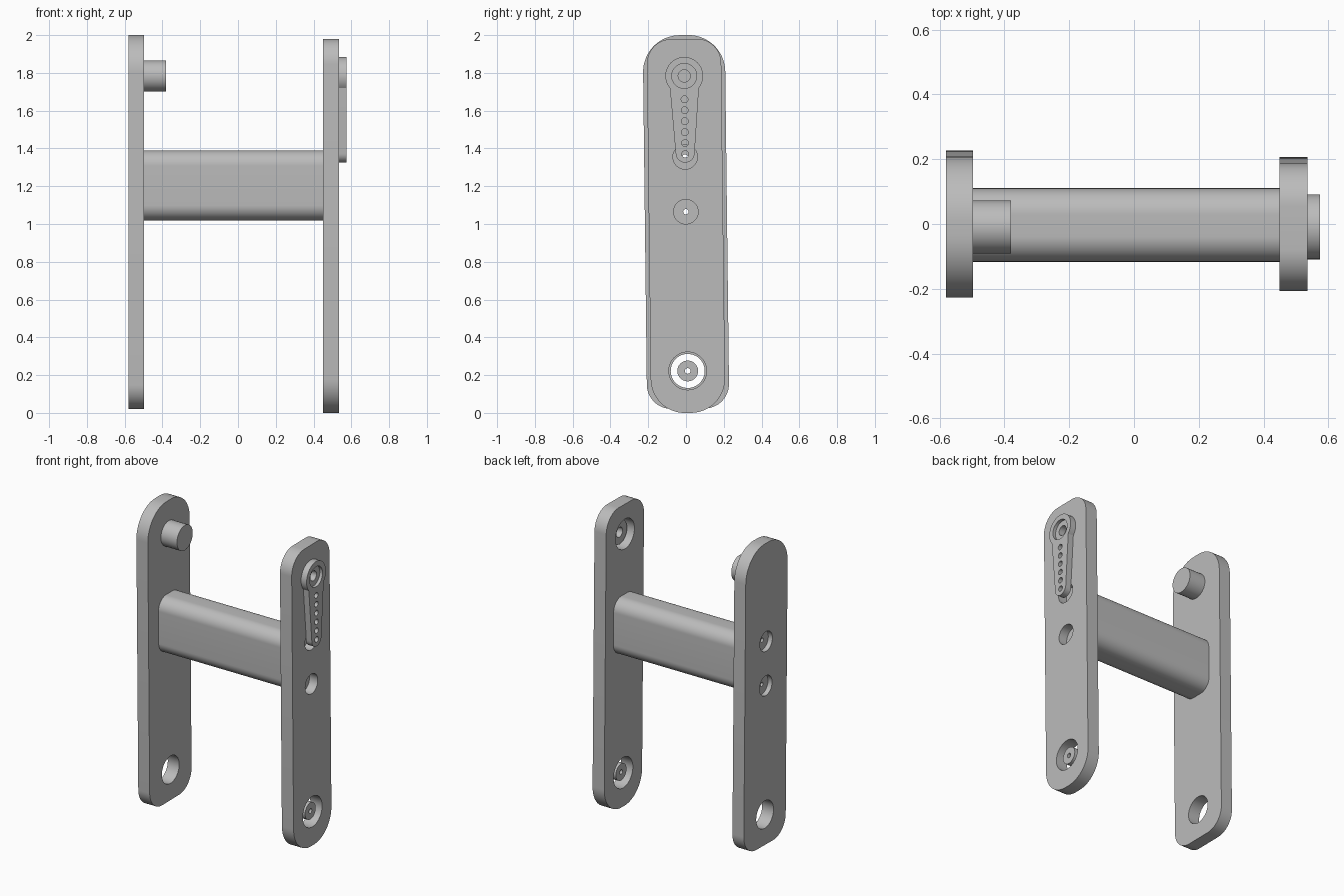
import bpy, bmesh
from math import sin, cos, radians
from mathutils import Matrix

cube = bpy.data.objects.get("Cube")
if cube:
    bpy.data.objects.remove(cube, do_unlink=True)

grey = bpy.data.materials.new("plain_grey")
grey.use_nodes = True
COLOR = (0.5, 0.5, 0.5, 1)
grey.diffuse_color = COLOR
grey.node_tree.nodes["Principled BSDF"].inputs["Base Color"].default_value = COLOR

# The whole assembly leans slightly about the x axis
LEAN = Matrix.Translation((0, 0, 1)) @ Matrix.Rotation(0.0118, 4, 'X') @ Matrix.Translation((0, 0, -1))


def arc(cy, cz, r, start, end, steps=16):
    angles = [radians(start + (end - start) * i / steps) for i in range(steps + 1)]
    return [(cy + r * cos(a), cz + r * sin(a)) for a in angles]


def rounded_rect(half, z0, z1, r_bottom, r_top):
    b, t = half - r_bottom, half - r_top
    return (arc(b, z0 + r_bottom, r_bottom, -90, 0) + arc(t, z1 - r_top, r_top, 0, 90)
            + arc(-t, z1 - r_top, r_top, 90, 180) + arc(-b, z0 + r_bottom, r_bottom, 180, 270))


def prism(name, outline, x0, x1):
    """Extrude a y-z outline along x."""
    bm = bmesh.new()
    face = bm.faces.new([bm.verts.new((x0, y, z)) for y, z in outline])
    out = bmesh.ops.extrude_face_region(bm, geom=[face])
    moved = [v for v in out["geom"] if isinstance(v, bmesh.types.BMVert)]
    bmesh.ops.translate(bm, verts=moved, vec=(x1 - x0, 0, 0))
    bmesh.ops.recalc_face_normals(bm, faces=bm.faces)
    mesh = bpy.data.meshes.new(name)
    bm.to_mesh(mesh)
    bm.free()
    mesh.materials.append(grey)
    obj = bpy.data.objects.new(name, mesh)
    bpy.context.collection.objects.link(obj)
    return obj


def disc(name, z, r, x0, x1, steps=48):
    return prism(name, arc(0, z, r, 0, 360, steps)[:-1], x0, x1)


def drill(obj, holes):
    """Cut round holes, each given as (z, radius, x0, x1)."""
    for z, r, x0, x1 in holes:
        cutter = disc("hole_cutter", z, r, x0, x1)
        cutter.hide_render = True
        mod = obj.modifiers.new("hole", 'BOOLEAN')
        mod.operation, mod.solver, mod.object = 'DIFFERENCE', 'EXACT', cutter
        graph = bpy.context.evaluated_depsgraph_get()
        mesh = bpy.data.meshes.new_from_object(obj.evaluated_get(graph))
        obj.modifiers.clear()
        obj.data = mesh
        bpy.data.objects.remove(cutter, do_unlink=True)


def finish(obj):
    obj.data.transform(LEAN)
    bpy.ops.object.select_all(action='DESELECT')
    obj.select_set(True)
    bpy.context.view_layer.objects.active = obj
    bpy.ops.object.shade_smooth_by_angle(angle=radians(30))


PIVOT, ANKLE = 1.784, 0.222
SCREWS = (1.065, 1.355)
bores = [(z, 0.014, -1, 1) for z in SCREWS]

# Side plates with screw counterbores on their outer faces
right_plate = prism("right_plate", rounded_rect(0.2175, 0.022, 2.0, 0.13, 0.195), -0.58, -0.497)
drill(right_plate, bores + [(z, 0.065, -1, -0.55) for z in SCREWS] + [(ANKLE, 0.09, -1, 1)])

left_plate = prism("left_plate", rounded_rect(0.1965, 0.0, 1.98, 0.18, 0.13), 0.45, 0.535)
drill(left_plate, bores + [(z, 0.065, 0.475, 1) for z in SCREWS]
      + [(ANKLE, 0.1, -1, 1), (PIVOT, 0.098, -1, 1)])

# Cross bar between the plates
cross_bar = prism("cross_bar", rounded_rect(0.113, 1.02, 1.39, 0.08, 0.08), -0.497, 0.45)
drill(cross_bar, bores)

# Pivot pin on the inside of the right plate
pivot_pin = disc("pivot_pin", PIVOT, 0.082, -0.497, -0.38)

# Lever arm with a round head, sunken hub and a row of holes
lever = prism("lever_arm", arc(0, PIVOT, 0.1, -40, 220, 40) + arc(0, 1.375, 0.05, 180, 360), 0.533, 0.575)
drill(lever, [(PIVOT, 0.066, 0.555, 1), (PIVOT, 0.032, 0.4, 1)]
      + [(1.66 - 0.058 * i, 0.018, 0.4, 1) for i in range(6)])
lever_hub = disc("lever_hub", PIVOT, 0.078, 0.49, 0.534)
drill(lever_hub, [(PIVOT, 0.032, 0.4, 1)])

# Small drive disc inside the lower opening of the left plate
drive_disc = disc("drive_disc", ANKLE, 0.055, 0.465, 0.52)
drill(drive_disc, [(ANKLE, 0.015, 0.4, 1)])

for part in (right_plate, left_plate, cross_bar, pivot_pin, lever, lever_hub, drive_disc):
    finish(part)
